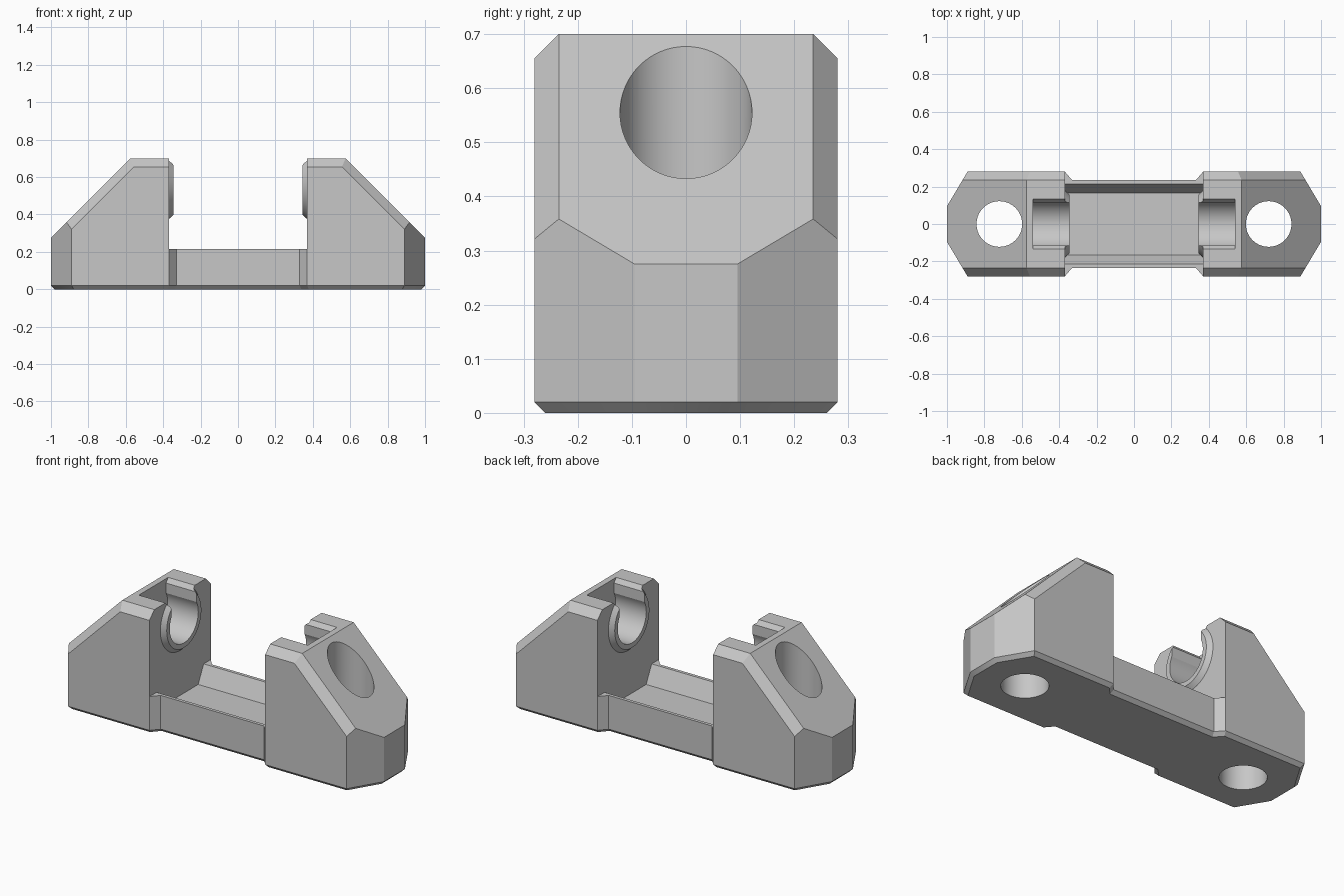
import bpy, bmesh
from math import cos, sin, pi, asin, sqrt
from mathutils import Vector, Matrix

cube = bpy.data.objects.get("Cube")
if cube:
    bpy.data.objects.remove(cube, do_unlink=True)

TOP = 0.70
WALL_X = 0.37       # inner face of each tower
BORE_Z = 0.555      # height of the clip axis


def add_object(name, bm):
    bmesh.ops.recalc_face_normals(bm, faces=bm.faces)
    mesh = bpy.data.meshes.new(name)
    bm.to_mesh(mesh)
    bm.free()
    ob = bpy.data.objects.new(name, mesh)
    bpy.context.collection.objects.link(ob)
    return ob


def loft(name, loops):
    """Closed solid through matching point loops."""
    bm = bmesh.new()
    rings = [[bm.verts.new(p) for p in loop] for loop in loops]
    for a, b in zip(rings, rings[1:]):
        for i in range(len(a)):
            j = (i + 1) % len(a)
            bm.faces.new((a[i], a[j], b[j], b[i]))
    bm.faces.new(rings[0])
    bm.faces.new(rings[-1])
    return add_object(name, bm)


def x_prism(name, profile, x0, x1):
    return loft(name, [[(x, y, z) for y, z in profile] for x in (x0, x1)])


def half_space(point, normal):
    """Big block lying on the outer side of a plane."""
    bm = bmesh.new()
    bmesh.ops.create_cube(bm, size=4)
    rot = Vector(normal).to_track_quat('Z', 'Y').to_matrix().to_4x4()
    bm.transform(Matrix.Translation(point) @ rot @ Matrix.Translation((0, 0, 2)))
    return add_object("cutter", bm)


def circle(r, n=64):
    return [(r * cos(2 * pi * i / n), r * sin(2 * pi * i / n)) for i in range(n)]


def combine(target, other, operation):
    mod = target.modifiers.new("combine", 'BOOLEAN')
    mod.operation, mod.solver, mod.object = operation, 'EXACT', other
    bpy.context.view_layer.objects.active = target
    bpy.ops.object.modifier_apply(modifier=mod.name)
    bpy.data.objects.remove(other, do_unlink=True)


def outline(quarter):
    """Mirror a quarter outline around both axes."""
    half = quarter + [(x, -y) for x, y in reversed(quarter)]
    return half + [(-x, -y) for x, y in half]


# Body: waisted plan with a small chamfer under the edge
side = outline([(0.33, 0.234), (WALL_X, 0.28), (0.89, 0.28), (1.0, 0.095)])
foot = outline([(0.339, 0.214), (0.379, 0.26), (0.878, 0.26), (0.98, 0.09)])
body = loft("mounting_bracket", [[(x, y, z) for x, y in plan]
            for plan, z in ((foot, 0), (side, 0.02), (side, TOP))])

# Gap between the towers, with the sloped trough in the bridge
combine(body, x_prism("cutter", [
    (-0.165, 0.115), (0.165, 0.115), (0.215, 0.215), (0.5, 0.215),
    (0.5, 1), (-0.5, 1), (-0.5, 0.215), (-0.215, 0.215)], -WALL_X, WALL_X),
    'DIFFERENCE')

# Outer slopes and edge chamfers
for s in (-1, 1):
    combine(body, half_space((s * 0.575, 0, TOP), (s, 0, 1)), 'DIFFERENCE')
    combine(body, half_space((0, s * 0.235, TOP), (0, s, 1)), 'DIFFERENCE')
    for t in (-1, 1):
        combine(body, half_space((s * 0.575, t * 0.235, TOP),
                                 (s / sqrt(2), t, 1 / sqrt(2))), 'DIFFERENCE')

# Clip profile: round bore, narrowed neck and flared mouth
BORE_R, NECK = 0.13, 0.114
a0 = pi - asin(NECK / BORE_R)
clip = [(BORE_R * sin(a0 * k / 24), BORE_Z - BORE_R * cos(a0 * k / 24))
        for k in range(-24, 25)]
clip += [(NECK, 0.675), (0.134, TOP), (0.134, 0.9),
         (-0.134, 0.9), (-0.134, TOP), (-NECK, 0.675)]

for s in (-1, 1):
    # Raised bevelled collar around the bore
    collar = loft("collar", [[(s * x, y, BORE_Z + z) for y, z in circle(r)]
                  for x, r in ((0.42, 0.18), (WALL_X, 0.18), (0.345, 0.158))])
    combine(collar, half_space((0, 0, TOP), (0, 0, 1)), 'DIFFERENCE')
    combine(body, collar, 'UNION')
    # Clip pocket
    combine(body, x_prism("cutter", clip, s * 0.3, s * 0.54), 'DIFFERENCE')
    # Vertical screw hole
    combine(body, loft("cutter", [[(s * 0.72 + x, y, z) for x, y in circle(0.122)]
                                  for z in (-0.5, 1.5)]), 'DIFFERENCE')

# Finish
grey = bpy.data.materials.new("light_grey")
grey.use_nodes = True
colour = (0.57, 0.57, 0.57, 1)
grey.diffuse_color = colour
grey.node_tree.nodes["Principled BSDF"].inputs["Base Color"].default_value = colour
body.data.materials.clear()
body.data.materials.append(grey)
for face in body.data.polygons:
    face.material_index = 0
bpy.ops.object.select_all(action='DESELECT')
body.select_set(True)
bpy.context.view_layer.objects.active = body
bpy.ops.object.shade_smooth_by_angle(angle=0.4)
